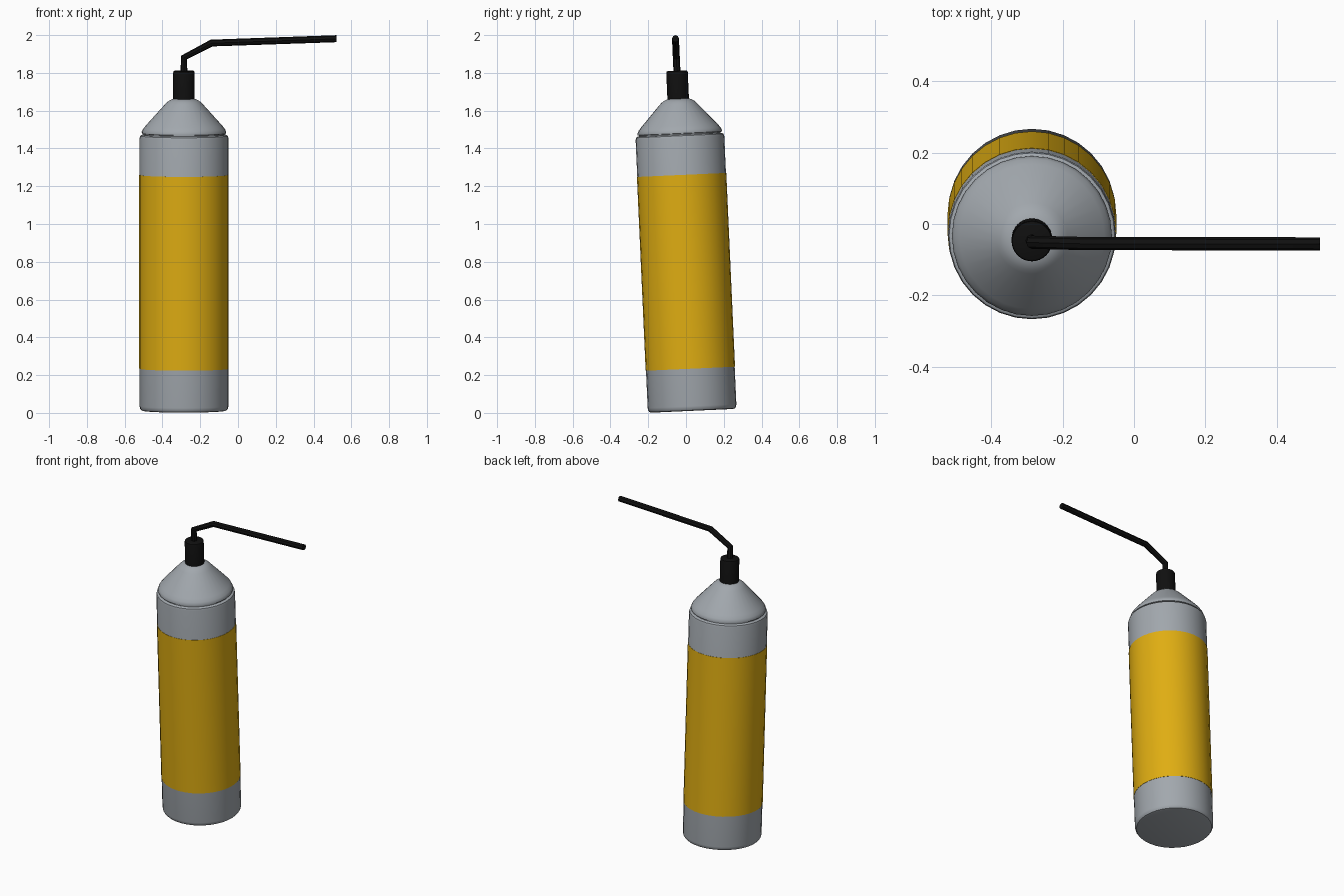
import bpy, math
from mathutils import Matrix

cube = bpy.data.objects.get("Cube")
if cube:
    bpy.data.objects.remove(cube, do_unlink=True)

SIDES = 32
# The whole bottle leans slightly towards the front
POSE = Matrix.Translation((-0.286, 0.033, 0.011)) @ Matrix.Rotation(0.045, 4, 'X')


def material(name, rgb):
    m = bpy.data.materials.new(name)
    m.use_nodes = True
    m.diffuse_color = (*rgb, 1)
    bsdf = m.node_tree.nodes["Principled BSDF"]
    bsdf.inputs["Base Color"].default_value = (*rgb, 1)
    bsdf.inputs["Roughness"].default_value = 0.6
    return m


grey = material("bottle grey", (0.36, 0.39, 0.42))
yellow = material("label yellow", (0.74, 0.42, 0.006))
black = material("cap black", (0.005, 0.005, 0.005))


def finish(obj, mat):
    obj.data.materials.append(mat)
    obj.matrix_world = POSE
    bpy.ops.object.select_all(action='DESELECT')
    obj.select_set(True)
    bpy.context.view_layer.objects.active = obj
    bpy.ops.object.shade_smooth_by_angle(angle=math.radians(35))


def lathe(name, profile, mat, closed=False):
    """Spin (radius, height) points; cap the ends or close the loop."""
    verts = [(r * math.cos(a), r * math.sin(a), z)
             for r, z in profile
             for a in (math.tau * i / SIDES for i in range(SIDES))]
    n = len(profile)
    faces = []
    for k in range(n if closed else n - 1):
        a, b = k * SIDES, (k + 1) % n * SIDES
        for i in range(SIDES):
            j = (i + 1) % SIDES
            faces.append((a + i, a + j, b + j, b + i))
    if not closed:
        faces.append(tuple(reversed(range(SIDES))))
        faces.append(tuple(range((n - 1) * SIDES, n * SIDES)))
    mesh = bpy.data.meshes.new(name)
    mesh.from_pydata(verts, [], faces)
    obj = bpy.data.objects.new(name, mesh)
    bpy.context.collection.objects.link(obj)
    finish(obj, mat)


# Cylindrical body with rounded rims
lathe("bottle_body", [(0.215, 0), (0.226, 0.003), (0.233, 0.012), (0.235, 0.025),
                      (0.235, 1.445), (0.232, 1.457), (0.223, 1.463)], grey)

# Wraparound label, a hair proud of the body
lathe("label_sleeve", [(0.233, 0.223), (0.2368, 0.223), (0.2368, 1.25), (0.233, 1.25)],
      yellow, closed=True)

# Conical shoulder, separated from the body by a thin groove
lathe("shoulder_cone", [(0.216, 1.455), (0.216, 1.468), (0.223, 1.47), (0.224, 1.478),
                        (0.217, 1.493), (0.203, 1.511), (0.1, 1.625), (0.088, 1.637),
                        (0.075, 1.646), (0.058, 1.653), (0.04, 1.655)], grey)

# Nozzle cap
lathe("nozzle_cap", [(0.057, 1.64), (0.057, 1.793), (0.055, 1.799), (0.05, 1.802)], black)

# Bent spout tube
curve = bpy.data.curves.new("spout_tube", 'CURVE')
curve.dimensions = '3D'
curve.bevel_depth = 0.0185
curve.bevel_resolution = 2
curve.use_fill_caps = True
path = [(0, 1.78), (0, 1.872), (0.146, 1.949), (0.807, 1.972)]
spline = curve.splines.new('POLY')
spline.points.add(len(path) - 1)
for point, (x, z) in zip(spline.points, path):
    point.co = (x, 0, z, 1)
tube = bpy.data.objects.new("spout_tube", curve)
bpy.context.collection.objects.link(tube)
bpy.ops.object.select_all(action='DESELECT')
tube.select_set(True)
bpy.context.view_layer.objects.active = tube
bpy.ops.object.convert(target='MESH')
finish(bpy.context.object, black)
